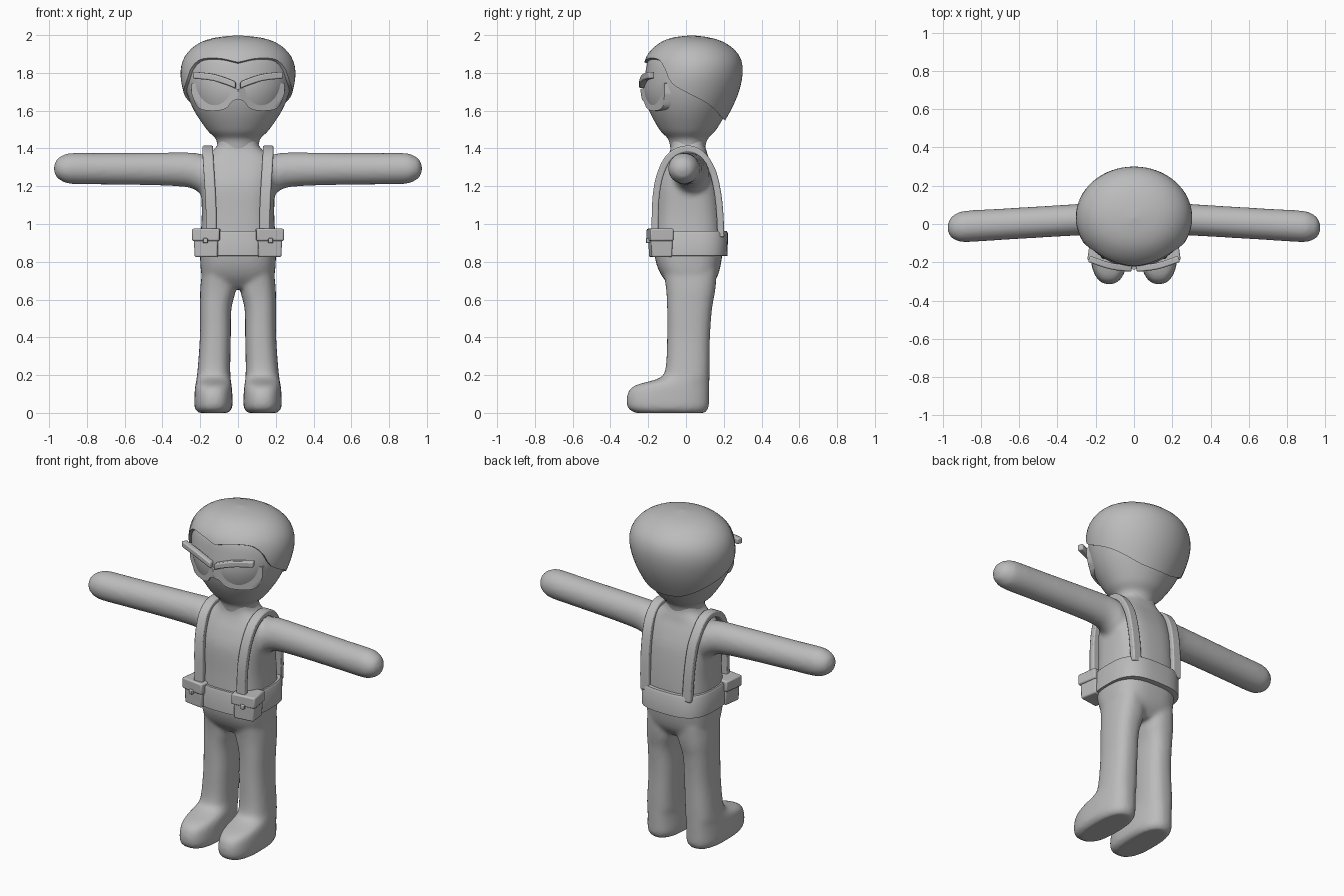
import bpy, bmesh, math
from mathutils import Vector

cube = bpy.data.objects.get("Cube")
if cube:
    bpy.data.objects.remove(cube)

grey = bpy.data.materials.new("plain_grey")
grey.use_nodes = True
COL = (0.5, 0.5, 0.5, 1)
grey.diffuse_color = COL
grey.node_tree.nodes["Principled BSDF"].inputs["Base Color"].default_value = COL


def finish(name, bm, angle=40, bevel=0):
    """Turn a bmesh into a shaded object."""
    bmesh.ops.remove_doubles(bm, verts=bm.verts, dist=1e-5)
    bmesh.ops.recalc_face_normals(bm, faces=bm.faces)
    me = bpy.data.meshes.new(name)
    bm.to_mesh(me)
    bm.free()
    me.materials.append(grey)
    ob = bpy.data.objects.new(name, me)
    bpy.context.collection.objects.link(ob)
    if bevel:
        mod = ob.modifiers.new("bevel", 'BEVEL')
        mod.width, mod.segments, mod.limit_method = bevel, 2, 'ANGLE'
    bpy.ops.object.select_all(action='DESELECT')
    ob.select_set(True)
    bpy.context.view_layer.objects.active = ob
    bpy.ops.object.shade_smooth_by_angle(angle=math.radians(angle))
    return ob


def smooth_rows(rows, n=6):
    """Pass a smooth spline through rows of numbers."""
    out = []
    for i in range(len(rows) - 1):
        a, b, c, d = (rows[max(i - 1, 0)], rows[i], rows[i + 1], rows[min(i + 2, len(rows) - 1)])
        for k in range(n):
            t = k / n
            out.append(tuple(q + t / 2 * (r - p + t * (2 * p - 5 * q + 4 * r - s + t * (3 * (q - r) + s - p)))
                             for p, q, r, s in zip(a, b, c, d)))
    return out + [tuple(rows[-1])]


def at(rows, z):
    """Row values at a given height."""
    for a, b in zip(rows, rows[1:]):
        if a[0] <= z <= b[0]:
            t = (z - a[0]) / max(b[0] - a[0], 1e-9)
            return [p + (q - p) * t for p, q in zip(a, b)]
    return rows[-1] if z > rows[-1][0] else rows[0]


def section(row, phi, power=2):
    """Point on a rounded section; phi = 0 faces the front."""
    z, hx, y0, y1 = row[:4]
    cx = row[4] if len(row) > 4 else 0
    s, c = math.sin(phi), math.cos(phi)
    x = math.copysign(abs(s) ** (2 / power), s) * hx
    y = -math.copysign(abs(c) ** (2 / power), c) * (y1 - y0) / 2
    return Vector((cx + x, (y0 + y1) / 2 + y, z))


def skin_rings(bm, rings, closed=True, cap=True):
    vs = [[bm.verts.new(p) for p in r] for r in rings]
    n = len(vs[0])
    for a, b in zip(vs, vs[1:]):
        for i in range(n if closed else n - 1):
            j = (i + 1) % n
            bm.faces.new((a[i], a[j], b[j], b[i]))
    if cap:
        bm.faces.new(vs[0])
        bm.faces.new(vs[-1])


def loft(bm, rows, power=2, place=lambda p: p, n=40):
    skin_rings(bm, [[place(section(r, math.tau * i / n, power)) for i in range(n)]
                    for r in smooth_rows(rows)])


def band(name, pts, axis, width, thick, bevel=0.007):
    """Flat band swept along a path, width along the axis."""
    pts = [Vector(p) for p in smooth_rows(pts, 4)]
    axis = Vector(axis)
    rings = []
    for i, p in enumerate(pts):
        t = pts[min(i + 1, len(pts) - 1)] - pts[max(i - 1, 0)]
        n = axis.cross(t).normalized() * thick / 2
        w = axis * width / 2
        rings.append([p + w + n, p - w + n, p - w - n, p + w - n])
    bm = bmesh.new()
    skin_rings(bm, rings)
    return finish(name, bm, bevel=bevel)


# Body: torso, legs with feet and arms fused into one soft skin
TORSO = [(.66, .15, -.07, .12), (.72, .19, -.125, .165), (.8, .2, -.16, .187), (.9, .2, -.17, .195),
         (1.05, .192, -.165, .19), (1.2, .195, -.158, .172), (1.29, .193, -.13, .145),
         (1.35, .18, -.1, .12), (1.385, .14, -.085, .11), (1.42, .108, -.08, .1), (1.5, .1, -.08, .1)]
LEG = [(0, .08, -.27, .1, .13), (.03, .1, -.31, .12, .13), (.1, .1, -.31, .123, .13),
       (.145, .096, -.27, .124, .13), (.185, .09, -.14, .124, .129), (.24, .086, -.108, .125, .127),
       (.4, .082, -.1, .127, .12), (.55, .083, -.1, .138, .118), (.65, .094, -.105, .155, .106),
       (.76, .09, -.12, .165, .1)]
ARM = [(.1, .08, -.17, .06), (.18, .095, -.145, .075), (.23, .088, -.11, .085), (.29, .083, -.095, .087),
       (.45, .082, -.087, .086), (.7, .082, -.083, .084), (.88, .082, -.08, .084), (.93, .07, -.066, .07),
       (.96, .048, -.045, .05), (.975, .012, -.01, .013)]
bm = bmesh.new()
loft(bm, TORSO, 2.8)
for side in (1, -1):
    loft(bm, LEG, 2.5, lambda p: Vector((side * p.x, p.y, p.z)))
    loft(bm, ARM, 2, lambda p: Vector((side * p.z, p.x + .04 - .06 * p.z, 1.292 + p.y)))
body = finish("body", bm, 180)
mod = body.modifiers.new("fuse", 'REMESH')
mod.mode, mod.voxel_size, mod.use_smooth_shade = 'VOXEL', .012, True
mod = body.modifiers.new("soften", 'SMOOTH')
mod.factor, mod.iterations = .5, 8

# Head
HEAD = smooth_rows([(1.4, .108, -.082, .1), (1.45, .118, -.095, .115), (1.5, .165, -.14, .16),
                    (1.6, .232, -.195, .22), (1.7, .272, -.222, .265), (1.8, .287, -.215, .285),
                    (1.88, .265, -.195, .27), (1.94, .205, -.14, .21), (1.972, .12, -.07, .13),
                    (1.985, .001, .03, .032)])
N = 64
bm = bmesh.new()
skin_rings(bm, [[section(r, math.tau * i / N) for i in range(N)] for r in HEAD])
finish("head", bm, 60)

# Hair cap with a shaped hairline
LINE = smooth_rows([(0, 1.85), (.35, 1.87), (.75, 1.865), (.95, 1.825), (1.15, 1.75), (1.5, 1.7),
                    (1.9, 1.655), (2.6, 1.575), (3.15, 1.56)])
CENTRE = Vector((0, .03, 1.75))
columns = []
for i in range(N):
    phi = math.tau * i / N
    low = at(LINE, min(phi, math.tau - phi))[1]
    edge = section(at(HEAD, low), phi)
    col = [CENTRE + (edge - CENTRE) * .97]
    for k in range(17):
        z = low + (1.985 - low) * math.sin(k / 16 * math.pi / 2)
        col.append(CENTRE + (section(at(HEAD, z), phi) - CENTRE) * 1.06)
    columns.append(col)
bm = bmesh.new()
skin_rings(bm, list(zip(*columns)))
finish("hair", bm, 50)

# Wraparound glasses following the face
LENS = smooth_rows([(0, 1.66, 1.715), (.03, 1.65, 1.72), (.06, 1.615, 1.73), (.11, 1.6, 1.735),
                    (.19, 1.605, 1.74), (.225, 1.635, 1.745), (.245, 1.69, 1.745)], 4)


def lens_ring(x, low, high, side):
    front, back = [], []
    for k in range(9):
        z = low + (high - low) * k / 8
        _, hx, y0, y1 = at(HEAD, z)
        y = (y0 + y1) / 2 - (y1 - y0) / 2 * math.sqrt(max(1 - (x / hx) ** 2, .06))
        y = max(y, -.06 - .6 * (.27 - x)) - .018 - .08 * x
        front.append(Vector((side * x, y, z)))
        back.append(Vector((side * x, y + .045, z)))
    return front + back[::-1]


bm = bmesh.new()
skin_rings(bm, [lens_ring(*r, -1) for r in LENS[:0:-1]] + [lens_ring(*r, 1) for r in LENS])
finish("glasses", bm, 40)

# Belt
bm = bmesh.new()
BELT = [(.83, .2, -.17, .2), (.832, .213, -.187, .22), (.95, .213, -.187, .222), (.963, .205, -.182, .215),
        (.963, .185, -.16, .185)]
skin_rings(bm, [[section(r, math.tau * i / 48, 3) for i in range(48)] for r in BELT])
finish("belt", bm, 40)


def box(name, size, place, taper=1, bevel=.008):
    """Block turned with the pouch; its lower face may be narrower."""
    bm = bmesh.new()
    bmesh.ops.create_cube(bm, size=1)
    for v in bm.verts:
        k = taper if v.co.z < 0 else 1
        v.co = place(Vector((v.co.x * size[0] * k, v.co.y * size[1] * k, v.co.z * size[2])))
    finish(name, bm, bevel=bevel)


STRAP = [(.142, -.165, .93), (.142, -.163, 1.05), (.146, -.158, 1.15), (.152, -.14, 1.25),
         (.158, -.1, 1.34), (.16, -.045, 1.385), (.16, .02, 1.397), (.16, .075, 1.375), (.158, .12, 1.32),
         (.152, .15, 1.25), (.148, .17, 1.15), (.144, .18, 1.05), (.14, .185, .93)]
BROW = [(.012, -.232, 1.735), (.07, -.228, 1.758), (.14, -.215, 1.778), (.235, -.182, 1.788)]
for side, word in ((1, "left"), (-1, "right")):
    # Shoulder strap and eyebrow
    band(word + "_strap", [(side * x, y, z) for x, y, z in STRAP], (1, 0, 0), .056, .036)
    band(word + "_eyebrow", [(side * x, y, z) for x, y, z in BROW], (0, 0, 1), .036, .034)

    # Belt pouch with flap and button
    def turned(offset):
        a = side * .14
        def place(p):
            q = p + Vector(offset)
            return Vector((side * .163 + q.x * math.cos(a) - q.y * math.sin(a),
                           -.135 + q.x * math.sin(a) + q.y * math.cos(a), q.z))
        return place
    box(word + "_pouch", (.13, .115, .13), turned((0, 0, .89)), .94)
    box(word + "_pouch_flap", (.146, .125, .065), turned((0, -.002, .943)))
    box(word + "_pouch_button", (.024, .02, .026), turned((0, -.066, .912)), bevel=.004)
